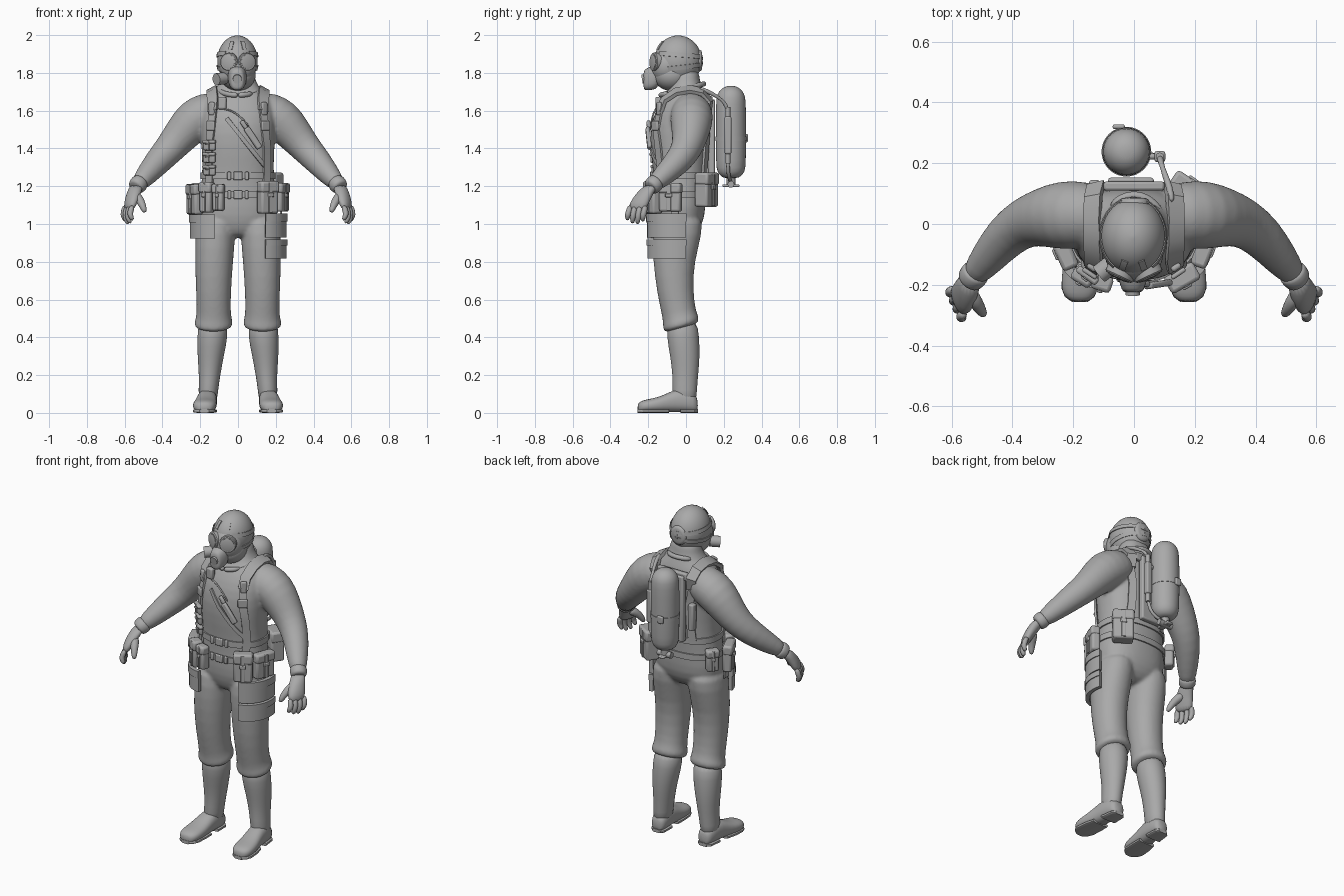
import bpy, bmesh, math
from mathutils import Vector as V

if "Cube" in bpy.data.objects:
    bpy.data.objects.remove(bpy.data.objects["Cube"])
grey = bpy.data.materials.new("plain grey")
grey.use_nodes = True
grey.diffuse_color = (0.4, 0.4, 0.4, 1)
grey.node_tree.nodes["Principled BSDF"].inputs["Base Color"].default_value = grey.diffuse_color
hard, SIDES, UP = [], ((1, "left"), (-1, "right")), V((0, 0, 1))

def spow(a, p):
    return math.copysign(abs(a) ** (2 / p), a)

# Bridge equal rings of points into a tube, capped unless closed
def skin(name, rings, closed=False, sub=0):
    bm, me = bmesh.new(), bpy.data.meshes.new(name)
    vs = [[bm.verts.new(p) for p in r] for r in rings]
    for a, b in zip(vs, vs[1:] + vs[:1] if closed else vs[1:]):
        for j in range(len(a)):
            bm.faces.new((a[j - 1], a[j], b[j], b[j - 1]))
    if not closed:
        bm.faces.new(vs[0])
        bm.faces.new(vs[-1])
    bmesh.ops.recalc_face_normals(bm, faces=bm.faces)
    bm.to_mesh(me)
    bm.free()
    ob = bpy.data.objects.new(name, me)
    bpy.context.collection.objects.link(ob)
    me.materials.append(grey)
    if sub:
        me.shade_smooth()
        ob.modifiers.new("smooth", "SUBSURF").levels = sub
    else:
        hard.append(ob)
    return ob

# Rings are (centre, u axis, v axis, roundness)
def loft(name, rings, sub=1, n=20):
    angs = [2 * math.pi * k / n for k in range(n)]
    return skin(name, [[V(c) + V(u) * spow(math.cos(a), p) + V(v) * spow(math.sin(a), p) for a in angs]
                       for c, u, v, p in rings], sub=sub)

def tube(name, pts, radii, sub=1, n=12):
    pts, rings = [V(p) for p in pts], []
    radii = radii if isinstance(radii, list) else [radii] * len(pts)
    for i, p in enumerate(pts):
        t = (pts[min(i + 1, len(pts) - 1)] - pts[max(i - 1, 0)]).normalized()
        u = t.cross(V((0, 1, 0)) if abs(t.y) < 0.8 else V((1, 0, 0))).normalized()
        rings.append((p, u * radii[i], t.cross(u) * radii[i], 2))
    return loft(name, rings, sub, n)

def ball(name, c, r):
    lats = [math.pi * (k / 14 - .5) * .995 for k in range(15)]
    loft(name, [(V(c) + UP * r[2] * math.sin(a), (r[0] * math.cos(a), 0, 0), (0, r[1] * math.cos(a), 0), 2)
                for a in lats], 1, 24)

# Flat strap along (point, normal) pairs
def ribbon(name, path, width, thick, closed=False):
    rings, m = [], len(path)
    for i, (p, nrm) in enumerate(path):
        a, b = ((i - 1) % m, (i + 1) % m) if closed else (max(i - 1, 0), min(i + 1, m - 1))
        nrm = nrm.normalized()
        w = (path[b][0] - path[a][0]).cross(nrm).normalized() * width / 2
        rings.append([p - w, p + w, p + w + nrm * thick, p - w + nrm * thick])
    skin(name, rings, closed)

def box(name, c, size, rz=0, ry=0, bevel=0.008):
    bpy.ops.mesh.primitive_cube_add(size=1, location=c, rotation=(0, ry, rz))
    ob = bpy.context.object
    ob.name, ob.scale = name, size
    bpy.ops.object.transform_apply(location=False, rotation=False)
    ob.data.materials.append(grey)
    mod = ob.modifiers.new("round", "BEVEL")
    mod.width, mod.segments = min(bevel, min(size) * 0.4), 2
    hard.append(ob)

# Torso profile: height, half width, centre y, half depth
BODY = [(.925, .07, -.05, .07), (.965, .17, -.04, .11), (1.04, .213, -.035, .138), (1.14, .205, -.035, .138),
        (1.24, .19, -.03, .14), (1.36, .19, -.035, .15), (1.48, .2, -.035, .157), (1.58, .2, -.025, .147),
        (1.66, .18, -.01, .122), (1.705, .13, 0, .095), (1.75, .09, 0, .072), (1.84, .085, 0, .07)]
suit = [loft("wetsuit", [((0, cy, z), (rx, 0, 0), (0, ry, 0), 2.3) for z, rx, cy, ry in BODY], 1, 28)]

def section(z):
    a, b = next(p for p in zip(BODY, BODY[1:]) if z <= p[1][0])
    return [a[k] + (z - a[0]) / (b[0] - a[0]) * (b[k] - a[k]) for k in (1, 2, 3)]

def around(z, ang, off=0.0):
    rx, cy, ry = section(z)
    c, s = spow(math.cos(ang), 2.3), spow(math.sin(ang), 2.3)
    nrm = V((c / rx, s / ry, 0)).normalized()
    return V((rx * c, cy + ry * s, z)) + nrm * off, nrm

def on_body(x, z, side=-1, off=0.0):
    return around(z, side * math.acos(math.copysign(min(1, abs(x) / section(z)[0]) ** 1.15, x)), off)

# Pouch with flap, strap and buckle, its back resting at p
def pouch(name, p, n, w, d, h):
    rz, c = math.atan2(n.y, n.x) + math.pi / 2, p + n * d / 2
    for part, out, rise, size in (("body", 0, 0, (w, d, h)), ("flap", .003, .33, (w + .006, d + .004, h * .36)),
                                  ("strap", d / 2 + .002, 0, (w * .22, .008, h * .95)),
                                  ("buckle", d / 2 + .006, .08, (w * .32, .012, h * .14))):
        box(f"{name}_{part}", c + n * out + UP * h * rise, size, rz, bevel=.012)

# Limbs
FOOT = ((.063, .157, .028, .07), (.045, .158, .047, .1), (-.03, .162, .053, .13), (-.09, .167, .055, .105),
        (-.15, .174, .063, .077), (-.21, .178, .063, .068), (-.24, .179, .05, .058), (-.257, .178, .026, .044))
for s, side in SIDES:
    suit.append(tube(side + "_arm", [(s * x, y, z) for x, y, z in (
        (.08, .025, 1.61), (.16, .03, 1.592), (.235, .03, 1.55), (.3, .022, 1.472), (.36, .006, 1.40),
        (.42, -.038, 1.335), (.48, -.11, 1.265), (.54, -.185, 1.195))],
        [.09, .112, .116, .098, .083, .074, .06, .042], n=20))
    tube(side + "_wrist_cuff", [(s * .515, -.152, 1.226), (s * .522, -.162, 1.217), (s * .538, -.182, 1.198),
                                (s * .545, -.19, 1.19)], [.044, .05, .047, .04], n=16)
    # Palm and fingers turn slightly, so the index finger lies inward
    loft(side + "_palm", [((s * x, y, z), (a * .92, -a * .4 * s, 0), (b * .4 * s, b * .92, 0), 2.2)
                          for x, y, z, a, b in ((.537, -.18, 1.21, .036, .037), (.55, -.215, 1.165, .036, .047),
                          (.568, -.248, 1.115, .031, .055), (.578, -.256, 1.07, .018, .049))], n=16)
    for i, drop in enumerate((.02, .004, 0, .014)):
        tube(f"{side}_finger_{i + 1}", [(s * (x + .012 * i), y + .027 * i, z) for x, y, z in (
            (.558, -.295, 1.10), (.572, -.304, 1.06), (.57, -.31, 1.025 + drop), (.556, -.31, .998 + drop))],
            [.016, .0175, .0165, .01], n=8)
    tube(side + "_thumb", [(s * .545, -.22, 1.155), (s * .517, -.262, 1.125), (s * .502, -.288, 1.09),
                           (s * .492, -.3, 1.06)], [.03, .024, .019, .011], n=10)
    # Trouser leg with a rolled, sloping cuff, then the boot
    suit.append(loft(side + "_trouser_leg", [((s * x, y, z), (rx, 0, 0), (0, ry, t), 2.1) for z, x, rx, y, ry, t in (
        (1.07, .11, .1, -.035, .125, 0), (.95, .12, .108, -.045, .134, 0), (.8, .127, .102, -.066, .11, 0),
        (.64, .13, .093, -.058, .096, .01), (.515, .128, .09, -.035, .088, .02), (.49, .129, .101, -.028, .095, .025),
        (.465, .13, .104, -.026, .096, .025), (.445, .131, .09, -.024, .085, .025))]))
    loft(side + "_boot_shaft", [((s * x, y, z), (rx, 0, 0), (0, ry, 0), 2) for z, x, rx, y, ry in (
        (.5, .132, .078, -.02, .08), (.4, .135, .082, -.016, .087), (.3, .145, .07, -.005, .079),
        (.2, .15, .057, -.003, .068), (.12, .157, .052, -.008, .066), (.05, .16, .05, -.005, .062))])
    loft(side + "_boot_foot", [((s * x, y, h / 2 + .004), (w, 0, 0), (0, 0, h / 2), 2.4) for y, x, w, h in FOOT])
    for part, rows in (("heel", FOOT[:3]), ("sole", FOOT[3:])):
        loft(f"{side}_boot_{part}", [((s * x, y, .01), (w * .97, 0, 0), (0, 0, .01), 4) for y, x, w, h in rows], 0)

# Blend torso, arms and trousers into one continuous suit
with bpy.context.temp_override(active_object=suit[0], object=suit[0], selected_objects=suit,
                               selected_editable_objects=suit):
    bpy.ops.object.join()
blend = suit[0].modifiers.new("blend", "REMESH")
blend.mode, blend.voxel_size, blend.use_smooth_shade = "VOXEL", .009, True
relax = suit[0].modifiers.new("relax", "SMOOTH")
relax.factor, relax.iterations = .5, 8

# Head and mask
SKULL, R = V((-.003, -.042, 1.865)), V((.109, .128, .134))
ball("hood", SKULL, R)
ball("jaw", (0, -.075, 1.79), (.095, .101, .086))
ball("mask_face", (0, -.1, 1.835), (.097, .091, .101))
loft("mask_snout", [((-.004, y, z), (a, 0, 0), (0, 0, b), 2.6) for y, z, a, b in (
    (-.14, 1.785, .058, .068), (-.185, 1.772, .047, .064), (-.215, 1.764, .037, .057), (-.226, 1.762, .03, .048))])
tube("speech_port", [(-.004, -.2, 1.772), (-.004, -.233, 1.766)], .024, 0, 20)
tube("filter_canister", [(-.07, -.13, 1.772), (-.115, -.165, 1.766)], .032, 0, 20)

def on_head(th, ph):
    d = V((math.cos(th) * math.cos(ph), math.sin(th) * math.cos(ph), math.sin(ph)))
    return SKULL + d * R, V([d[i] / R[i] for i in range(3)])

# Lenses, head harness, rear pad and neck seal
for s, side in SIDES:
    n, c = V((s * .42, -.9, .03)).normalized(), V((s * .048, -.168, 1.858))
    tube(side + "_lens_rim", [c - n * .03, c + n * .003, c + n * .008], [.049, .049, .044], 0, 28)
    tube(side + "_lens", [c, c + n * .01, c + n * .013], [.037, .037, .025], 0, 28)
    for label, start, end in (("upper", .3, .12), ("lower", -.38, -.12)):
        ribbon(f"{side}_{label}_head_strap", [on_head(math.pi / 2 - s * 2.5 * k / 14, end + (start - end) * k / 14)
                                              for k in range(15)], .024, .004)
    ribbon(side + "_crown_strap", [on_head(-math.pi / 2 + s * .38, .45 + .05 * k) for k in range(9)], .022, .004)
loft("rear_head_pad", [((0, y, 1.865), (a, 0, 0), (0, 0, a * 1.1), 2) for y, a in ((.04, .055), (.075, .055), (.088, .045))])
tube("collar", [(.1 * math.cos(a), -.02 + .115 * math.sin(a), 1.712 + .03 * math.sin(a))
                for a in [math.pi * (-.5 + k / 12) for k in range(25)]], .014)

# Shoulder harness, leaning outward with the slope of the shoulder
for s, side in SIDES:
    path = [on_body(s * x, z) for x, z in ((.145, 1.18), (.15, 1.28), (.15, 1.4), (.14, 1.5), (.13, 1.6))]
    path += [(V((s * x, y, z)), V((s * .55, ny, 1))) for x, y, z, ny in ((.13, -.11, 1.65, -1),
             (.132, -.05, 1.692, -.4), (.132, .02, 1.705, 0), (.13, .085, 1.69, .6), (.122, .122, 1.64, 1.5))]
    path += [on_body(s * x, z, 1) for x, z in ((.115, 1.58), (.1, 1.48), (.1, 1.36), (.11, 1.25))]
    ribbon(side + "_harness_strap", path, .045, .012)
    ribbon(side + "_harness_pad", path[4:11], .058, .02)
    box(side + "_strap_buckle", on_body(s * .138, 1.52, off=.014)[0], (.055, .016, .05), s * .6)
    box(side + "_strap_clip", on_body(s * .13, 1.61, off=.016)[0], (.035, .02, .07), s * .6)

# Chest gear
ribbon("diagonal_strap", [on_body(-.06 + .022 * k, 1.56 - .028 * k) for k in range(11)], .022, .008)
box("knife_sheath", on_body(.075, 1.455, off=.016)[0], (.034, .022, .13), .15, -.6)
box("knife_handle", on_body(.03, 1.525, off=.016)[0], (.024, .02, .05), .1, -.6)
box("chest_radio", on_body(-.08, 1.64, off=.012)[0], (.045, .03, .065), -.2)
tube("chest_cable", [on_body(-.08 + .035 * k, 1.61 - .006 * k * k, off=.004)[0] for k in range(5)], .005, n=8)
for i in range(3):
    pouch(f"chest_pouch_{i + 1}", *on_body(-.14, 1.285 + .066 * i, off=.008), .075, .022, .056)

# Belts, buckles and belt pouches: angle, width, depth, height, middle height
for name, z in (("upper_belt", 1.255), ("lower_belt", 1.155)):
    ribbon(name, [around(z, math.pi * (k + .5) / 24, .002) for k in range(48)], .036, .008, True)
    for x, w in ((-.045, .02), (0, .05), (.045, .02)):
        box(name + "_buckle", on_body(x, z, off=.012)[0], (w, .016, .044), bevel=.005)
for name, deg, w, d, h, z in (
        ("front_left", -50, .105, .06, .17, 1.14), ("side_left", -12, .12, .05, .15, 1.14),
        ("rear_left", 46, .115, .08, .18, 1.18), ("front_right", -114, .06, .05, .14, 1.14),
        ("middle_right", -133, .068, .055, .16, 1.14), ("side_right", -166, .12, .052, .16, 1.13),
        ("rear_right", 155, .07, .05, .13, 1.15)):
    pouch(name + "_pouch", *around(z, math.radians(deg), .005), w, d, h)

# Thigh pouches wrapped round the legs
for name, s, z, h, a0, a1 in (("left_upper", 1, .99, .125, -80, 20), ("left_lower", 1, .867, .1, -80, 20),
                              ("right", -1, .985, .125, -90, -12)):
    arc = [math.radians(a0 + (a1 - a0) * k / 10) for k in range(11)]
    for part, off, dz, hh in (("pouch", 0, 0, h), ("flap", .005, h * .35, h * .34)):
        ribbon(f"{name}_thigh_{part}", [(V((s * (.123 + (.112 + off) * math.cos(a)), -.052 + (.132 + off) * math.sin(a),
                                            z + dz)), V((s * math.cos(a), math.sin(a), 0))) for a in arc], hh, .022)

# Air tank, back plate, regulator and hoses
TX, TY = -.025, .238
tube("air_tank", [(TX, TY, z) for z in (1.243, 1.25, 1.275, 1.315, 1.5, 1.65, 1.69, 1.718, 1.732)],
     [.03, .052, .073, .08, .08, .08, .072, .05, .02], n=28)
tube("tank_band", [(TX, TY, 1.44), (TX, TY, 1.464)], .082, 0, 32)
tube("tank_valve", [(TX, TY, 1.195), (TX, TY, 1.26)], .024, 0, 16)
tube("valve_wheel", [(TX - .045, TY, 1.21), (TX + .045, TY, 1.21)], .018, 0, 12)
tube("regulator_tube", [(.085, .222, 1.32), (.085, .222, 1.62)], .013, 0, 12)
tube("upper_hose", [(.085, .222, 1.6), (.088, .205, 1.645), (.1, .165, 1.675), (.118, .12, 1.7), (.125, .07, 1.72)], .011)
tube("lower_hose", [(.085, .222, 1.34), (.075, .222, 1.28), (.04, .23, 1.235), (TX, TY, 1.225)], .01)
for name, c, size in (("band_latch", (-.05, .32, 1.455), (.04, .016, .045)), ("valve_guard", (TX, TY, 1.203), (.04, .09, .014)),
                      ("back_plate", (-.01, .135, 1.46), (.15, .035, .4)), ("upper_yoke", (0, .125, 1.655), (.2, .03, .045)),
                      ("right_back_module", (-.13, .125, 1.42), (.035, .04, .16)),
                      ("regulator_body", (.085, .222, 1.47), (.036, .036, .2)),
                      ("regulator_bracket", (.05, .222, 1.55), (.08, .02, .025)),
                      ("left_thigh_hanger", (.228, -.06, 1.06), (.012, .04, .11)),
                      ("right_thigh_hanger", (-.228, -.06, 1.06), (.012, .04, .11))):
    box(name, c, size)

# Smooth shading with crisp edges on the hard gear
bpy.ops.object.select_all(action="DESELECT")
for ob in hard:
    ob.select_set(True)
bpy.context.view_layer.objects.active = hard[0]
bpy.ops.object.shade_smooth_by_angle(angle=math.radians(35))
